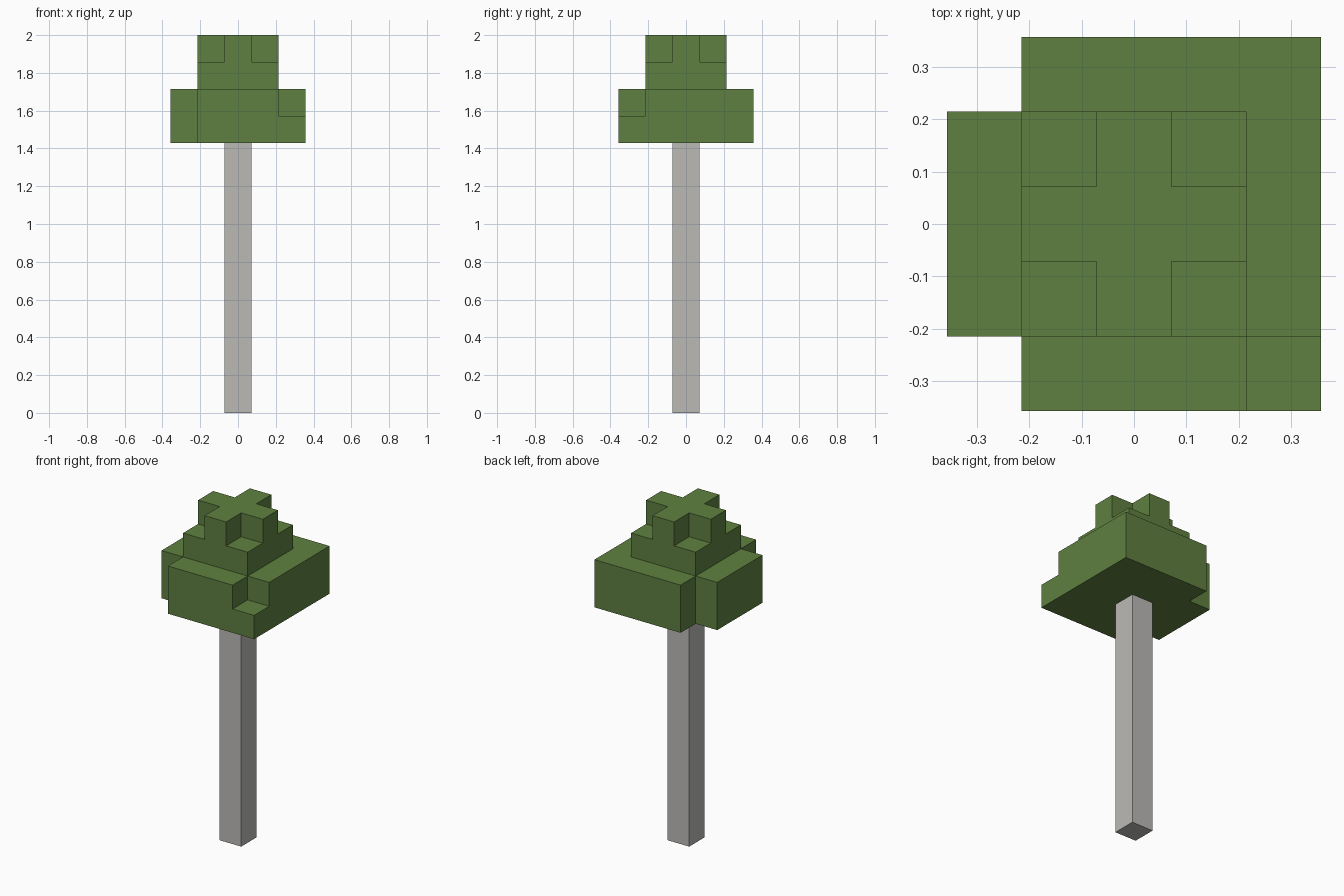
import bpy
import bmesh
import math
from mathutils import Vector

UNIT = 2 / 14  # edge length of one block

default = bpy.data.objects.get("Cube")
if default:
    bpy.data.objects.remove(default, do_unlink=True)


def make_material(name, rgb):
    mat = bpy.data.materials.new(name)
    mat.use_nodes = True
    color = (*rgb, 1)
    mat.diffuse_color = color
    bsdf = mat.node_tree.nodes["Principled BSDF"]
    bsdf.inputs["Base Color"].default_value = color
    bsdf.inputs["Roughness"].default_value = 0.9
    return mat


def square(radius, z):
    span = range(-radius, radius + 1)
    return {(x, y, z) for x in span for y in span}


def build_blocks(name, cells, mat):
    """Make one closed shell around a set of unit blocks."""
    bm = bmesh.new()
    for cell in cells:
        for axis in range(3):
            for sign in (-1, 1):
                normal = Vector((0, 0, 0))
                normal[axis] = sign
                neighbour = tuple(int(c + n) for c, n in zip(cell, normal))
                if neighbour in cells:
                    continue
                u = Vector((0, 0, 0))
                u[(axis + 1) % 3] = 0.5
                v = normal.cross(u)
                middle = Vector(cell) + Vector((0, 0, 0.5)) + normal * 0.5
                corners = (-u - v, u - v, u + v, v - u)
                bm.faces.new([bm.verts.new((middle + c) * UNIT) for c in corners])
    bmesh.ops.remove_doubles(bm, verts=bm.verts, dist=0.001)
    bmesh.ops.dissolve_limit(bm, angle_limit=math.radians(1),
                             verts=bm.verts, edges=bm.edges)
    mesh = bpy.data.meshes.new(name)
    bm.to_mesh(mesh)
    bm.free()
    mesh.materials.append(mat)
    obj = bpy.data.objects.new(name, mesh)
    bpy.context.collection.objects.link(obj)
    return obj


bark = make_material("pale bark", (0.50, 0.49, 0.47))
leaf = make_material("leaf green", (0.114, 0.216, 0.051))

# Trunk: a single column of blocks
build_blocks("trunk", {(0, 0, z) for z in range(10)}, bark)

# Wide lower canopy, with two right corners and one upper left corner missing
leaves = square(2, 10) | square(2, 11)
leaves -= {(-2, y, z) for y in (-2, 2) for z in (10, 11)}
leaves.discard((2, -2, 11))

# Narrow upper canopy, topped by a plus shape
leaves |= square(1, 12)
leaves |= {(x, y, z) for x, y, z in square(1, 13) if abs(x) + abs(y) < 2}
build_blocks("canopy", leaves, leaf)
